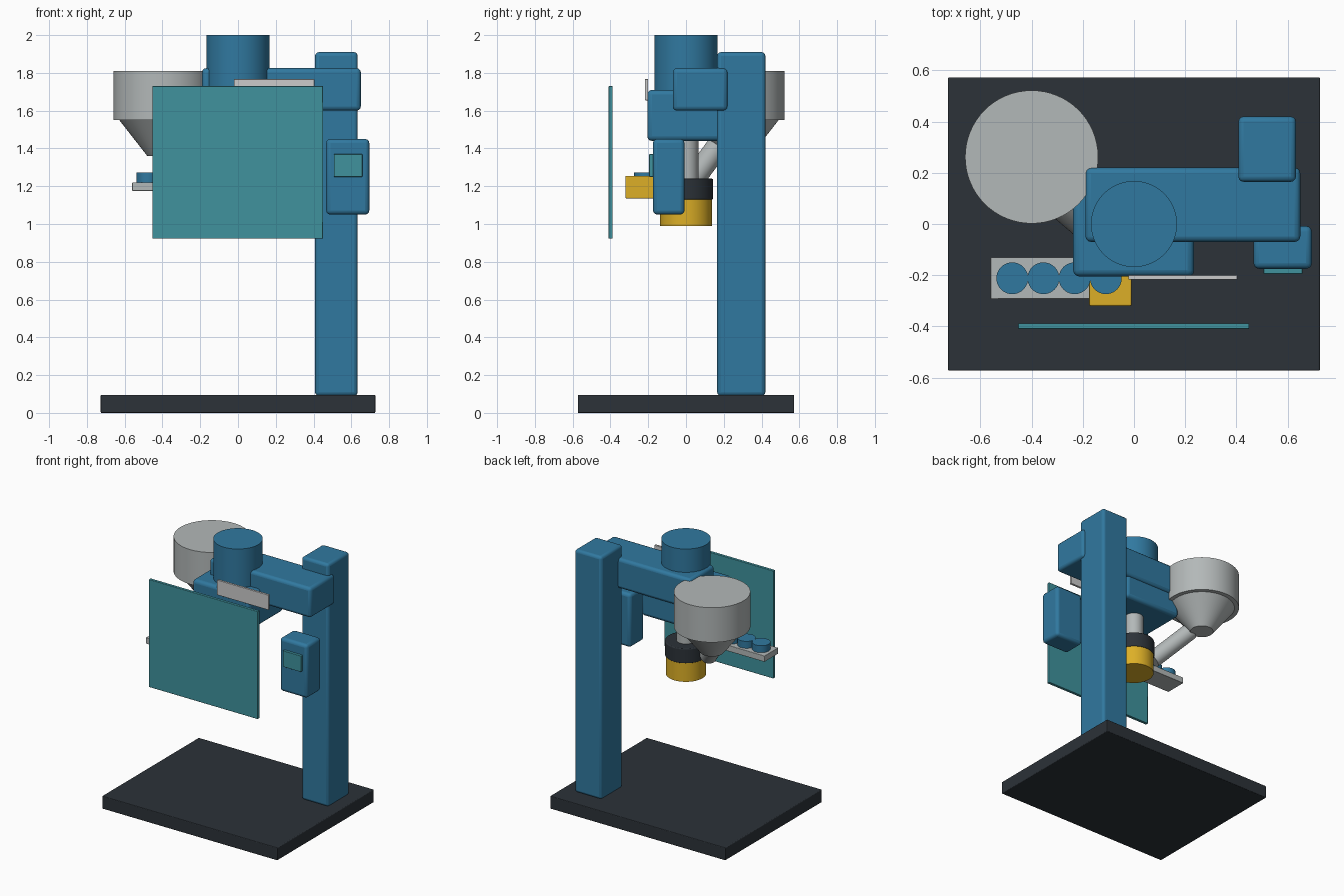
import bpy, bmesh, math
from mathutils import Vector

if "Cube" in bpy.data.objects:
    bpy.data.objects.remove(bpy.data.objects["Cube"])


def material(name, rgb):
    m = bpy.data.materials.new(name)
    m.diffuse_color = (*rgb, 1)
    m.use_nodes = True
    m.node_tree.nodes["Principled BSDF"].inputs["Base Color"].default_value = m.diffuse_color
    return m


BLUE = material("blue_paint", (0.03, 0.19, 0.35))
TEAL = material("teal_panel", (0.05, 0.29, 0.34))
YELLOW = material("yellow_paint", (0.72, 0.43, 0.02))
DARK = material("dark_steel", (0.025, 0.032, 0.04))
STEEL = material("light_steel", (0.45, 0.48, 0.48))
WHITE = material("plate_white", (0.75, 0.75, 0.72))


def finish(name, bm, mat, bevel=0, segments=3):
    me = bpy.data.meshes.new(name)
    bmesh.ops.recalc_face_normals(bm, faces=bm.faces[:])
    bm.to_mesh(me)
    bm.free()
    me.materials.append(mat)
    ob = bpy.data.objects.new(name, me)
    bpy.context.collection.objects.link(ob)
    if bevel:
        mod = ob.modifiers.new("rounded_edges", 'BEVEL')
        mod.width, mod.segments = bevel, segments
        mod.limit_method = 'ANGLE'
    bpy.ops.object.select_all(action='DESELECT')
    ob.select_set(True)
    bpy.context.view_layer.objects.active = ob
    bpy.ops.object.shade_smooth_by_angle(angle=math.radians(35))
    return ob


def box(name, x, y, z, mat, bevel=0.003, segments=3):
    bm = bmesh.new()
    bmesh.ops.create_cube(bm, size=1)
    for v in bm.verts:
        v.co = [a + (b - a) * (c + 0.5) for (a, b), c in zip((x, y, z), v.co)]
    return finish(name, bm, mat, bevel, segments)


def lathe(name, profile, centre, mat, bevel=0, n=64):
    """Revolve (radius, z) points around a vertical axis, with capped ends."""
    bm = bmesh.new()
    rings = [[bm.verts.new((centre[0] + r * math.cos(2 * math.pi * i / n),
                            centre[1] + r * math.sin(2 * math.pi * i / n), z))
              for i in range(n)] for r, z in profile]
    for a, b in zip(rings, rings[1:]):
        for i in range(n):
            j = (i + 1) % n
            bm.faces.new((a[i], a[j], b[j], b[i]))
    bm.faces.new(rings[0])
    bm.faces.new(rings[-1])
    return finish(name, bm, mat, bevel)


def rod(name, start, end, r, mat, n=40):
    a, b = Vector(start), Vector(end)
    bm = bmesh.new()
    bmesh.ops.create_cone(bm, cap_ends=True, segments=n, radius1=r, radius2=r, depth=(b - a).length)
    ob = finish(name, bm, mat)
    ob.location = (a + b) / 2
    ob.rotation_euler = (b - a).to_track_quat('Z', 'Y').to_euler()
    return ob


# Frame
box("base_plate", (-0.727, 0.727), (-0.573, 0.573), (0, 0.095), DARK, 0.005)
box("column", (0.408, 0.633), (0.165, 0.42), (0.09, 1.91), BLUE, 0.02)
box("cross_arm", (-0.19, 0.65), (-0.07, 0.22), (1.60, 1.825), BLUE, 0.022)

# Drive head, motor and chuck
box("drive_head", (-0.238, 0.235), (-0.205, 0.205), (1.44, 1.71), BLUE, 0.025)
lathe("motor", [(0.168, 1.70), (0.168, 2.0)], (0, 0), BLUE)
lathe("spindle", [(0.065, 1.23), (0.065, 1.46)], (0, 0), STEEL)
lathe("chuck_collar", [(0.143, 1.13), (0.143, 1.24)], (0, 0), DARK, 0.006)
lathe("chuck_cup", [(0.137, 0.99), (0.137, 1.13)], (0, 0), YELLOW)

# Cap hopper and chute
lathe("hopper_bin", [(0.26, 1.55), (0.26, 1.81)], (-0.40, 0.262), STEEL)
lathe("hopper_cone", [(0.08, 1.36), (0.23, 1.552)], (-0.40, 0.262), STEEL)
rod("hopper_chute", (-0.38, 0.16, 1.40), (-0.18, -0.01, 1.17), 0.06, STEEL)

# Cap feed tray with queued caps
box("feed_tray", (-0.56, -0.03), (-0.293, -0.13), (1.175, 1.22), STEEL)
box("feed_gripper", (-0.175, -0.01), (-0.32, -0.15), (1.135, 1.255), YELLOW, 0.005)
for i in range(4):
    lathe(f"queued_cap_{i + 1}", [(0.062, 1.215), (0.062, 1.272)],
          (-0.476 + 0.122 * i, -0.212), BLUE, n=40)

# Front guard, control box and blank sign plate
box("guard_panel", (-0.453, 0.45), (-0.41, -0.388), (0.923, 1.73), TEAL)
box("control_box", (0.467, 0.695), (-0.175, -0.008), (1.05, 1.45), BLUE, 0.022)
box("control_screen", (0.507, 0.658), (-0.195, -0.17), (1.25, 1.37), TEAL, 0.002)
box("sign_plate", (-0.022, 0.404), (-0.217, -0.20), (1.655, 1.767), WHITE, 0.002)
